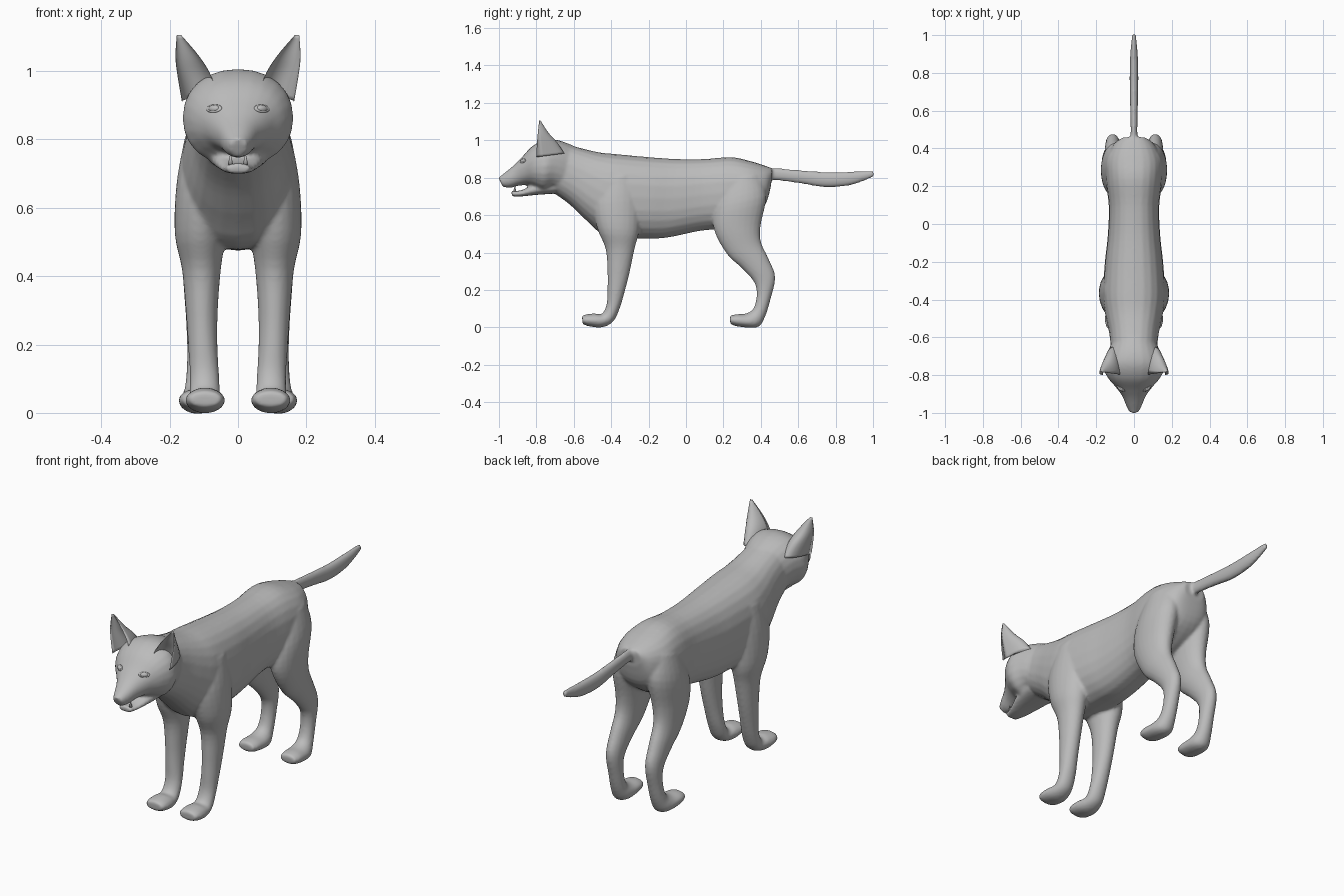
import bpy, bmesh, math
from mathutils import Vector, Matrix

if "Cube" in bpy.data.objects:
    bpy.data.objects.remove(bpy.data.objects["Cube"])

fur = bpy.data.materials.new("grey_fur")
fur.diffuse_color = (0.5, 0.5, 0.5, 1)
fur.use_nodes = True
fur.node_tree.nodes["Principled BSDF"].inputs["Base Color"].default_value = fur.diffuse_color


def spline(rows, steps):
    """Catmull-Rom interpolation through the cross-section rows."""
    out = []
    for i in range(len(rows) - 1):
        a, b, c, d = (rows[max(0, min(len(rows) - 1, i + k))] for k in (-1, 0, 1, 2))
        for s in range(steps):
            t = s / steps
            out.append([0.5 * (2 * q + (r - p) * t + (2 * p - 5 * q + 4 * r - u) * t * t
                               + (3 * q - p - 3 * r + u) * t ** 3)
                        for p, q, r, u in zip(a, b, c, d)])
    out.append(list(rows[-1]))
    return out


def loft(bm, rows, side=1, power=1.0, cupped=False, steps=4, n=24):
    """Rows: first edge (y, z), opposite edge (y, z), centre x, half width."""
    rings = []
    for y1, z1, y2, z2, x, w in spline(rows, steps):
        ring = []
        for k in range(n):
            a = math.tau * k / n
            c = math.copysign(abs(math.cos(a)) ** power, math.cos(a))
            s = math.copysign(abs(math.sin(a)) ** power, math.sin(a))
            if cupped:  # crescent section
                s = -1 + abs(s) * (2 if s > 0 else 1.1)
            f = (s + 1) / 2
            ring.append(bm.verts.new((side * (x + c * w), y1 + (y2 - y1) * f, z1 + (z2 - z1) * f)))
        rings.append(ring)
    faces = [bm.faces.new((p[k], p[(k + 1) % n], q[(k + 1) % n], q[k]))
             for p, q in zip(rings, rings[1:]) for k in range(n)]
    faces += [bm.faces.new(rings[0]), bm.faces.new(rings[-1])]
    bmesh.ops.recalc_face_normals(bm, faces=faces)


def finish(bm, name):
    me = bpy.data.meshes.new(name)
    bm.to_mesh(me)
    bm.free()
    me.materials.append(fur)
    me.polygons.foreach_set("use_smooth", [True] * len(me.polygons))
    ob = bpy.data.objects.new(name, me)
    bpy.context.collection.objects.link(ob)
    return ob


# Profiles
torso = [(-.66, .985, -.71, .72, 0, .12), (-.55, .955, -.62, .655, 0, .13),
         (-.46, .935, -.52, .56, 0, .15), (-.36, .925, -.42, .485, 0, .165),
         (-.2, .91, -.22, .475, 0, .155), (-.05, .90, -.1, .48, 0, .14),
         (.1, .90, .07, .515, 0, .133), (.24, .91, .2, .53, 0, .148),
         (.34, .89, .32, .57, 0, .15), (.42, .865, .42, .65, 0, .11),
         (.46, .85, .455, .76, 0, .06)]
head = [(-.60, .97, -.64, .70, 0, .115), (-.68, 1.0, -.71, .73, 0, .145),
        (-.75, 1.003, -.765, .722, 0, .162), (-.82, .97, -.81, .745, 0, .138),
        (-.877, .91, -.845, .76, 0, .098), (-.92, .867, -.895, .757, 0, .064),
        (-.967, .828, -.94, .747, 0, .044), (-1.003, .80, -.978, .75, 0, .026)]
jaw = [(-.70, .79, -.70, .715, 0, .09), (-.80, .77, -.80, .708, 0, .075),
       (-.88, .733, -.88, .70, 0, .05), (-.935, .73, -.93, .70, 0, .034)]
tail = [(.40, .85, .40, .78, 0, .03), (.47, .852, .47, .787, 0, .018),
        (.61, .84, .61, .77, 0, .02), (.75, .83, .74, .75, 0, .023),
        (.88, .832, .88, .76, 0, .021), (1.004, .837, 1.004, .805, 0, .01)]
front_leg = [(-.46, .80, -.26, .82, .085, .07), (-.50, .66, -.24, .68, .1, .08),
             (-.475, .53, -.25, .52, .11, .075), (-.43, .42, -.275, .42, .107, .057),
             (-.42, .3, -.3, .3, .106, .047), (-.42, .2, -.325, .2, .103, .043),
             (-.425, .12, -.355, .1, .098, .043), (-.45, .072, -.39, .03, .097, .046),
             (-.49, .074, -.45, .0, .096, .056), (-.53, .07, -.52, .006, .096, .057),
             (-.556, .062, -.553, .018, .096, .046)]
hind_leg = [(.2, .78, .4, .82, .08, .065), (.15, .64, .43, .7, .097, .077),
            (.15, .52, .4, .55, .105, .066), (.22, .39, .4, .46, .11, .053),
            (.3, .315, .44, .37, .112, .045), (.365, .24, .477, .27, .113, .038),
            (.378, .17, .452, .15, .113, .036), (.36, .1, .42, .05, .115, .04),
            (.32, .074, .38, .0, .117, .052), (.27, .07, .28, .004, .12, .054),
            (.234, .062, .237, .018, .12, .043)]
ear = [(-.8, .91, -.65, .93, .112, .052), (-.797, .98, -.69, .99, .126, .05),
       (-.792, 1.04, -.735, 1.04, .147, .036), (-.785, 1.106, -.778, 1.106, .173, .006)]

# Body: all limbs fused into one smooth skin
bm = bmesh.new()
loft(bm, torso, power=.85)
loft(bm, head, power=.92)
loft(bm, jaw, power=.85)
loft(bm, tail)
for side in (-1, 1):
    loft(bm, front_leg, side)
    loft(bm, hind_leg, side)
body = finish(bm, "body")
remesh = body.modifiers.new("fuse", 'REMESH')
remesh.mode = 'VOXEL'
remesh.voxel_size = .008
remesh.use_smooth_shade = True
smooth = body.modifiers.new("soften", 'SMOOTH')
smooth.factor = .5
smooth.iterations = 4
bpy.context.view_layer.update()
skin = body.evaluated_get(bpy.context.evaluated_depsgraph_get())

for side, label in ((-1, "right"), (1, "left")):
    # Cupped ears
    bm = bmesh.new()
    loft(bm, ear, side, cupped=True)
    finish(bm, label + "_ear")

    # Almond eyes set on the face, with a lid behind the eyeball
    hit, spot, normal, _ = skin.ray_cast(Vector((side * .07, -2, .89)), Vector((0, 1, 0)))
    if not hit:
        spot, normal = Vector((side * .07, -.85, .89)), Vector((side * .5, -.8, .3))
    turn = normal.to_track_quat('Z', 'Y').to_matrix().to_4x4()
    bm = bmesh.new()
    for size in ((.027, .014, .005), (.019, .011, .010)):
        bmesh.ops.create_uvsphere(bm, u_segments=16, v_segments=8, radius=1,
                                  matrix=Matrix.Translation(spot) @ turn @ Matrix.Diagonal((*size, 1)))
    finish(bm, label + "_eye")

    # Lower canine tooth
    bm = bmesh.new()
    bmesh.ops.create_cone(bm, cap_ends=True, segments=10, radius1=.008, radius2=.001, depth=.03,
                          matrix=Matrix.Translation((side * .022, -.915, .742)))
    finish(bm, label + "_tooth")
